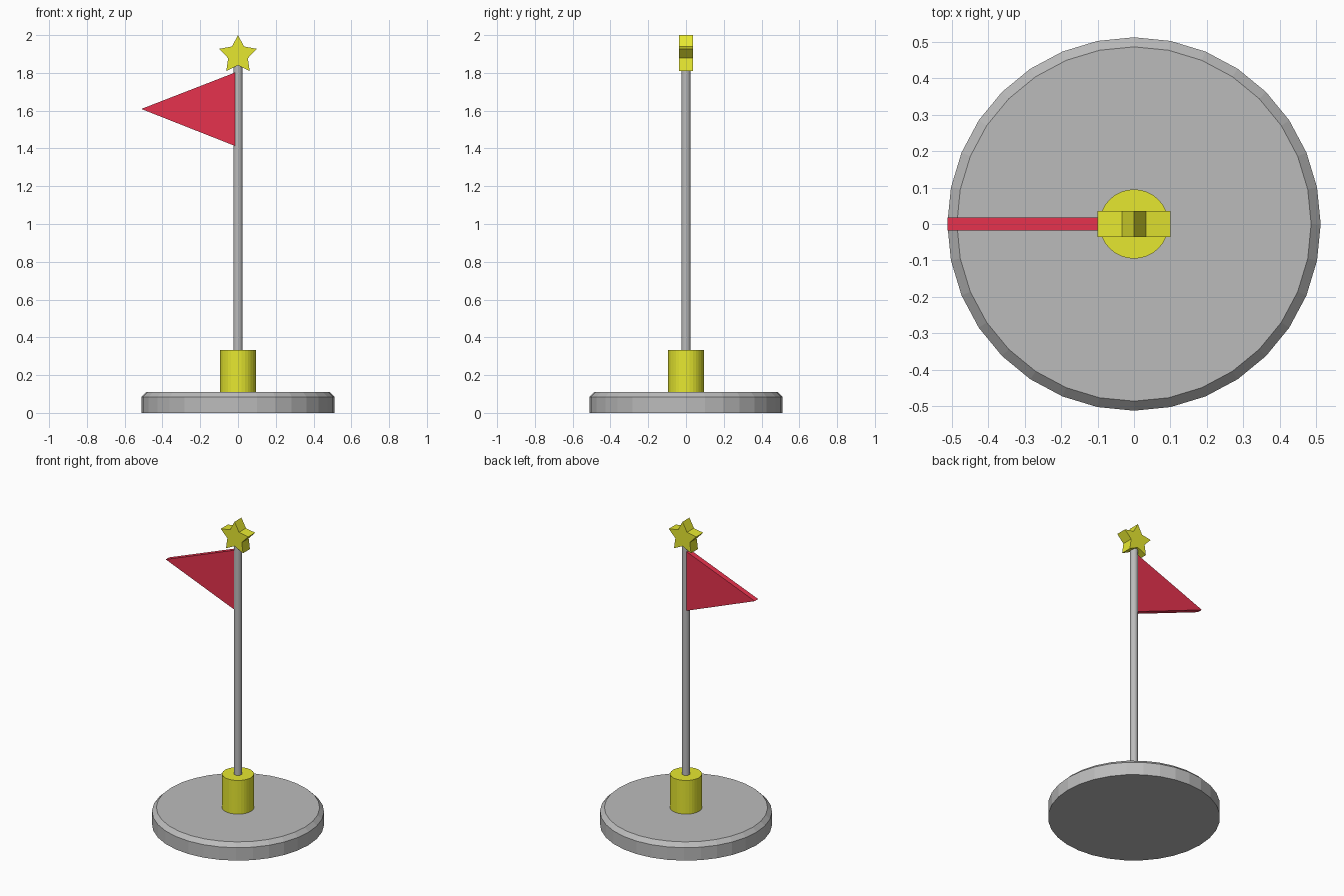
import bpy, bmesh, math

if "Cube" in bpy.data.objects:
    bpy.data.objects.remove(bpy.data.objects["Cube"])


def material(name, rgb):
    m = bpy.data.materials.new(name)
    m.diffuse_color = (*rgb, 1)
    m.use_nodes = True
    m.node_tree.nodes["Principled BSDF"].inputs["Base Color"].default_value = m.diffuse_color
    return m


grey = material("grey metal", (0.5, 0.5, 0.5))
yellow = material("yellow", (0.79, 0.8, 0.03))
red = material("red", (0.79, 0.032, 0.075))


def cylinder(name, radius, z0, z1, mat):
    bpy.ops.mesh.primitive_cylinder_add(vertices=32, radius=radius, depth=z1 - z0,
                                        location=(0, 0, (z0 + z1) / 2))
    ob = bpy.context.object
    ob.name = name
    ob.data.materials.append(mat)
    return ob


def plate(name, profile, half, mat):
    """Extrude an (x, z) outline to a plate of thickness 2 * half along y."""
    bm = bmesh.new()
    face = bm.faces.new([bm.verts.new((x, -half, z)) for x, z in profile])
    ext = bmesh.ops.extrude_face_region(bm, geom=[face])
    verts = [g for g in ext["geom"] if isinstance(g, bmesh.types.BMVert)]
    bmesh.ops.translate(bm, verts=verts, vec=(0, 2 * half, 0))
    bmesh.ops.recalc_face_normals(bm, faces=bm.faces)
    me = bpy.data.meshes.new(name)
    bm.to_mesh(me)
    bm.free()
    me.materials.append(mat)
    ob = bpy.data.objects.new(name, me)
    bpy.context.collection.objects.link(ob)
    return ob


# Round base with a chamfered rim on top only
base = cylinder("base", 0.512, 0, 0.111, grey)
bm = bmesh.new()
bm.from_mesh(base.data)
rim = [e for e in bm.edges if all(v.co.z > 0 for v in e.verts)]
bmesh.ops.bevel(bm, geom=rim, offset=0.026, segments=1, affect='EDGES')
bm.to_mesh(base.data)
bm.free()

# Collar and pole
cylinder("collar", 0.095, 0.10, 0.332, yellow)
cylinder("pole", 0.024, 0.11, 1.86, grey)

# Pennant, its inner edge sunk into the pole
plate("flag", [(-0.01, 1.804), (-0.512, 1.609), (-0.01, 1.411)], 0.018, red)

# Five-pointed star on top
star = []
for i in range(10):
    r = 0.055 if i % 2 else 0.105
    a = math.pi / 2 + i * math.pi / 5
    star.append((r * math.cos(a), 1.895 + r * math.sin(a)))
plate("star", star, 0.036, yellow)
